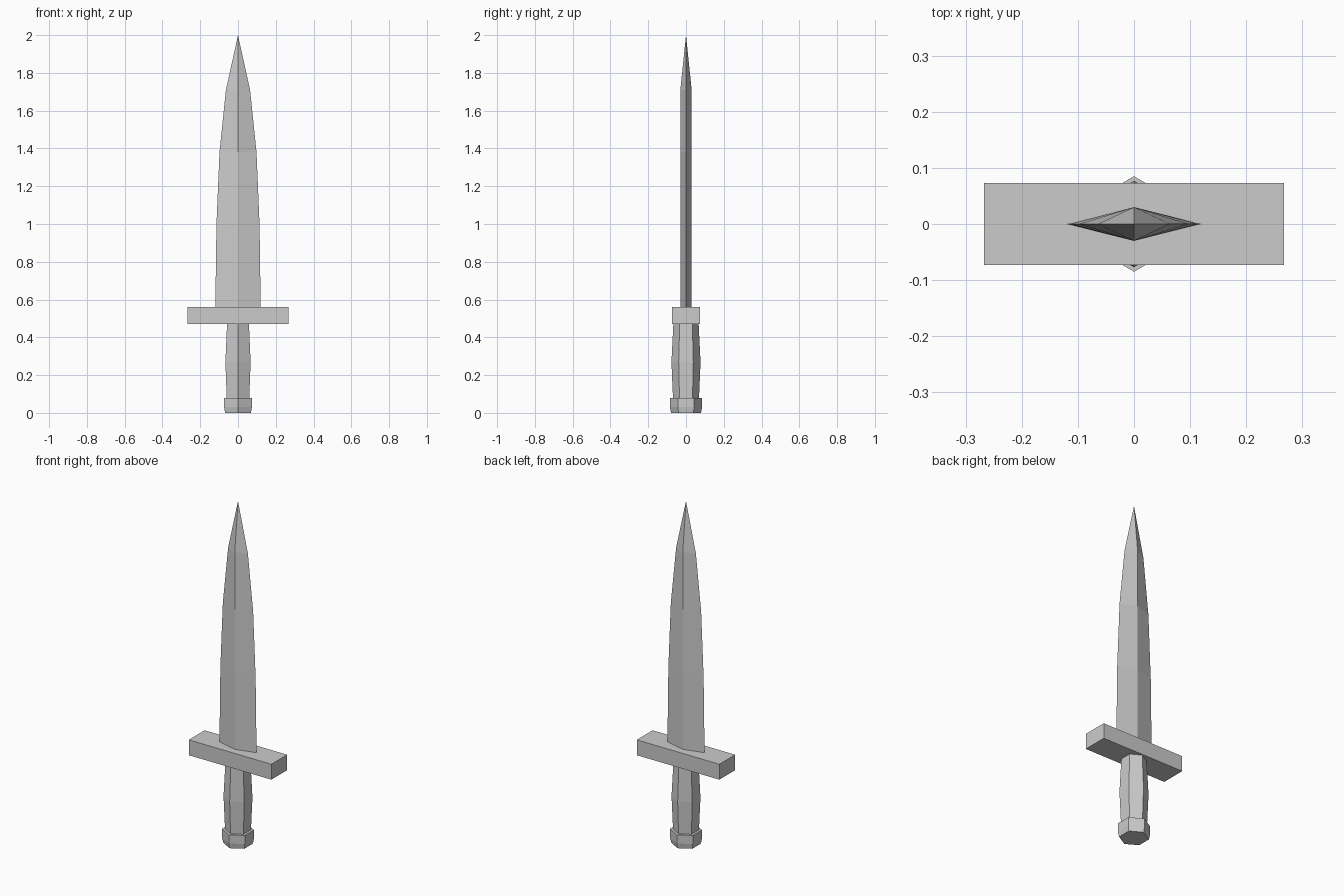
import bpy, bmesh, math

if "Cube" in bpy.data.objects:
    bpy.data.objects.remove(bpy.data.objects["Cube"])

steel = bpy.data.materials.new("grey steel")
steel.diffuse_color = (0.6, 0.6, 0.6, 1)
steel.use_nodes = True
steel.node_tree.nodes["Principled BSDF"].inputs["Base Color"].default_value = steel.diffuse_color


def loft(name, sections):
    """Flat-faced solid through rings of points; a one-point ring makes a tip."""
    bm = bmesh.new()
    rings = [[bm.verts.new(p) for p in s] for s in sections]
    for low, high in zip(rings, rings[1:]):
        n = len(low)
        for i in range(n):
            j = (i + 1) % n
            if len(high) == 1:
                bm.faces.new((low[i], low[j], high[0]))
            else:
                bm.faces.new((low[i], low[j], high[j], high[i]))
    for ring in (rings[0], rings[-1]):
        if len(ring) > 2:
            bm.faces.new(ring)
    bmesh.ops.recalc_face_normals(bm, faces=bm.faces)
    mesh = bpy.data.meshes.new(name)
    bm.to_mesh(mesh)
    bm.free()
    mesh.materials.append(steel)
    obj = bpy.data.objects.new(name, mesh)
    bpy.context.collection.objects.link(obj)
    return obj


def hexagon(r, z):
    # corners point to the front and back
    return [(r * math.sin(k * math.pi / 3), r * math.cos(k * math.pi / 3), z)
            for k in range(6)]


def diamond(w, t, z):
    return [(w, 0, z), (0, t, z), (-w, 0, z), (0, -t, z)]


def rectangle(w, d, z):
    return [(w, -d, z), (w, d, z), (-w, d, z), (-w, -d, z)]


# Pommel and grip with a slight swell
loft("pommel", [hexagon(0.079, 0), hexagon(0.085, 0.03), hexagon(0.085, 0.08)])
loft("grip", [hexagon(0.069, 0.08), hexagon(0.077, 0.27), hexagon(0.067, 0.47)])

# Crossguard bar
loft("guard", [rectangle(0.267, 0.073, 0.47), rectangle(0.267, 0.073, 0.56)])

# Double-edged blade narrowing to a point
loft("blade", [diamond(0.12, 0.03, 0.56), diamond(0.114, 0.03, 1.0),
               diamond(0.098, 0.03, 1.38), diamond(0.064, 0.03, 1.71),
               [(0, 0, 2.0)]])
